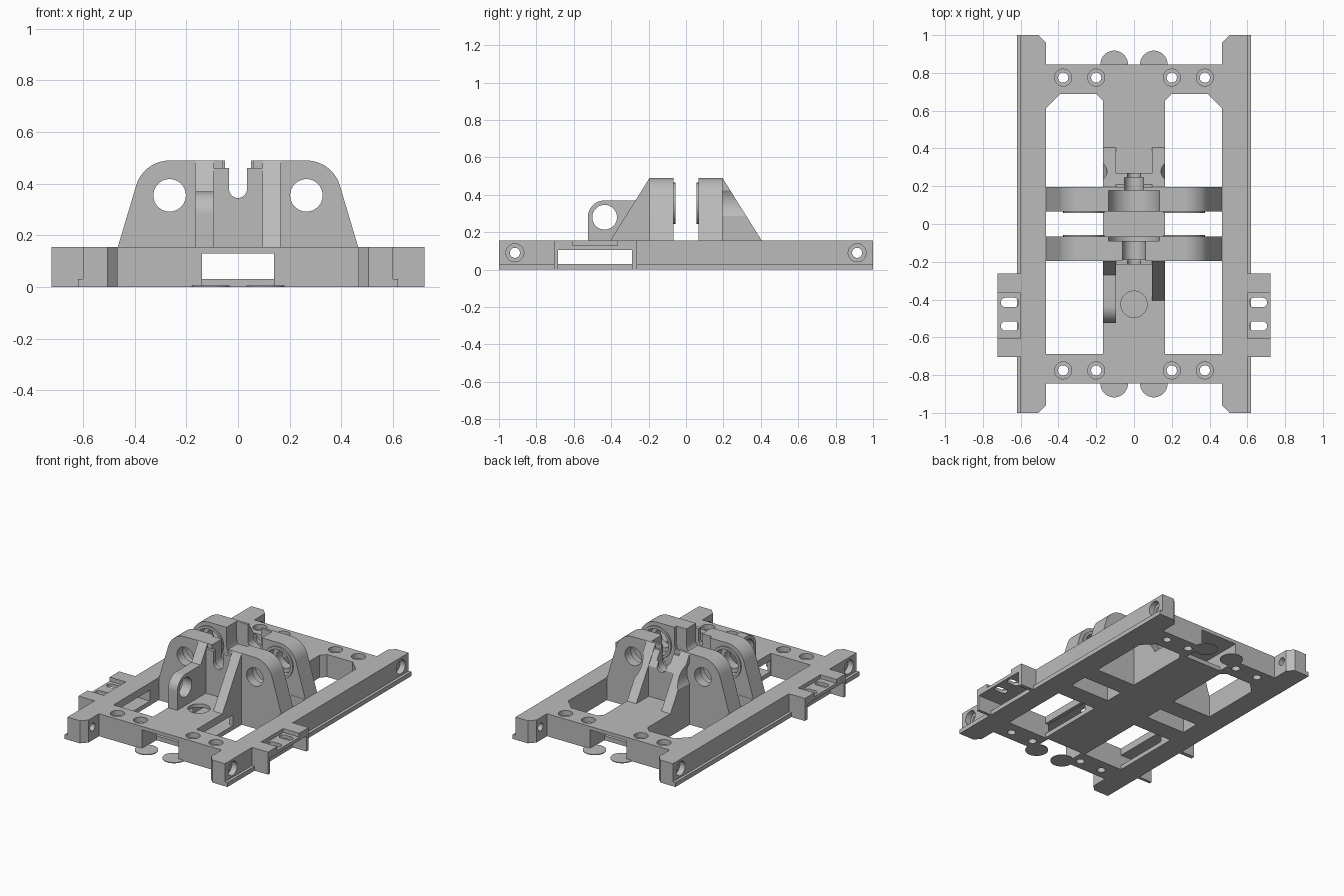
import bpy, bmesh
from math import cos, sin, pi, radians

cube = bpy.data.objects.get("Cube")
if cube:
    bpy.data.objects.remove(cube)

GREY = bpy.data.materials.new("plain grey")
GREY.use_nodes = True
GREY.diffuse_color = (0.5, 0.5, 0.5, 1)
GREY.node_tree.nodes["Principled BSDF"].inputs["Base Color"].default_value = (0.5, 0.5, 0.5, 1)

DECK = 0.155      # top of the base frame
BURIED = 0.14     # how deep upright parts sink into the base
TOP = 0.49        # top of the uprights


def prism(name, axis, pts, a, b):
    """Extrude a 2D outline along an axis from a to b."""
    place = {"x": lambda p, t: (t, p[0], p[1]),
             "y": lambda p, t: (p[0], t, p[1]),
             "z": lambda p, t: (p[0], p[1], t)}[axis]
    bm = bmesh.new()
    lo = [bm.verts.new(place(p, a)) for p in pts]
    hi = [bm.verts.new(place(p, b)) for p in pts]
    bm.faces.new(lo)
    bm.faces.new(hi)
    for i in range(len(pts)):
        j = (i + 1) % len(pts)
        bm.faces.new((lo[i], lo[j], hi[j], hi[i]))
    bmesh.ops.recalc_face_normals(bm, faces=bm.faces)
    me = bpy.data.meshes.new(name)
    bm.to_mesh(me)
    bm.free()
    me.materials.append(GREY)
    ob = bpy.data.objects.new(name, me)
    bpy.context.collection.objects.link(ob)
    return ob


def box(name, x0, x1, y0, y1, z0, z1):
    return prism(name, "z", [(x0, y0), (x1, y0), (x1, y1), (x0, y1)], z0, z1)


def arc(cx, cy, r, a0, a1, n=16):
    steps = [radians(a0 + (a1 - a0) * i / n) for i in range(n + 1)]
    return [(cx + r * cos(t), cy + r * sin(t)) for t in steps]


def rod(name, axis, cx, cy, r, a, b):
    return prism(name, axis, arc(cx, cy, r, 0, 360, 36)[:-1], a, b)


def u_slot(r, y0, y1, z=0.38):
    """Round-bottomed slot, open at the top."""
    return prism("slot_cutter", "y", arc(0, z, r, 180, 360) + [(r, 0.6), (-r, 0.6)], y0, y1)


def combine(ob, others, operation="DIFFERENCE"):
    for other in others:
        other.hide_render = True
        mod = ob.modifiers.new("combine", "BOOLEAN")
        mod.operation, mod.solver, mod.object = operation, "EXACT", other
        bpy.context.view_layer.update()
        graph = bpy.context.evaluated_depsgraph_get()
        mesh = bpy.data.meshes.new_from_object(ob.evaluated_get(graph))
        ob.modifiers.clear()
        ob.data = mesh
        bpy.data.objects.remove(other)
    return ob


def side_name(s):
    return "left" if s > 0 else "right"


def span(s, a, b):
    return sorted((s * a, s * b))


# Side rails with lips, windows, end holes and outrigger brackets
for s in (1, -1):
    n = side_name(s)
    outline = [(s * x, y) for x, y in ((0.6, -1), (0.6, 1), (0.505, 1), (0.467, 0.96),
                                       (0.467, -0.96), (0.505, -1))]
    rail = prism(n + "_rail", "z", outline, 0, DECK)
    combine(rail, [box("lip", *span(s, 0.59, 0.62), -1, 1, 0, 0.03)], "UNION")
    cutters = [box("window", *span(s, 0.4, 0.7), -0.685, -0.29, 0.03, 0.105)]
    for y in (-0.915, 0.915):
        cutters += [rod("hole", "x", y, 0.09, 0.027, *span(s, 0.4, 0.7)),
                    rod("counterbore", "x", y, 0.09, 0.048, *span(s, 0.56, 0.7))]
    combine(rail, cutters)

    bracket = box(n + "_bracket", *span(s, 0.597, 0.722), -0.705, -0.262, 0, DECK)
    cutters = [box("underside", *span(s, 0.5, 0.8), -0.685, -0.288, -0.1, 0.105),
               box("recess", *span(s, 0.5, 0.8), -0.605, -0.365, 0.128, 0.3)]
    for y in (-0.415, -0.54):
        slot = arc(0.68, y, 0.025, -90, 90, 8) + arc(0.635, y, 0.025, 90, 270, 8)
        cutters.append(prism("slot", "z", [(s * p, q) for p, q in slot], 0, 0.3))
    combine(bracket, cutters)

# Cross bars with counterbored screw holes and a central notch
for s in (1, -1):
    n = "back" if s > 0 else "front"
    bar = box(n + "_crossbar", -0.48, 0.48, *span(s, 0.687, 0.845), 0, DECK)
    cutters = [box("notch", -0.14, 0.14, *span(s, 0.6, 0.9), -0.1, 0.13)]
    for x in (-0.375, -0.2, 0.2, 0.375):
        cutters += [rod("hole", "z", x, s * 0.775, 0.027, -0.1, 0.3),
                    rod("counterbore", "z", x, s * 0.775, 0.045, 0.12, 0.3)]
    combine(bar, cutters)
    for x in (-0.105, 0.105):
        rod(n + "_pad", "z", x, s * 0.845, 0.073, 0, 0.005)

# Central deck, hollow lengthwise and open to the sides near the front
deck = box("central_deck", -0.165, 0.165, -0.688, 0.688, 0, DECK)
combine(deck, [box("tunnel", -0.14, 0.14, -0.8, 0.8, 0.03, 0.13),
               box("side_opening", -0.3, 0.3, -0.685, -0.29, 0.03, 0.105),
               rod("roof_hole", "z", 0, -0.425, 0.07, 0.1, 0.3)])

# Ties under the uprights and corner gussets of the back openings
for s in (1, -1):
    n = side_name(s)
    for y0, y1 in ((0.065, 0.195), (-0.195, -0.065)):
        box(n + "_tie", *span(s, 0.16, 0.47), y0, y1, 0, DECK)
    prism(n + "_outer_gusset", "z", [(s * 0.47, 0.61), (s * 0.47, 0.69), (s * 0.39, 0.69)], 0, DECK)
    prism(n + "_inner_gusset", "z", [(s * 0.163, 0.65), (s * 0.163, 0.69), (s * 0.2, 0.69)], 0, DECK)

# Uprights with bearing seats and a stepped central axle slot
half = [(0.47, BURIED)] + arc(0.265, 0.355, 0.135, 17, 90)
profile = half + [(-x, z) for x, z in reversed(half)]
for s in (1, -1):
    n = "back" if s > 0 else "front"
    upright = prism(n + "_upright", "y", profile, *span(s, 0.067, 0.195))
    rims = [rod("rim", "y", x, 0.355, 0.11, *span(s, 0.057, 0.1)) for x in (-0.265, 0.265)]
    combine(upright, rims, "UNION")
    seat_end, slot_r = (0.178, 0.05) if s > 0 else (0.09, 0.06)
    cutters = [u_slot(0.135, *span(s, 0, seat_end)), u_slot(slot_r, *span(s, 0, 0.3))]
    for x in (-0.265, 0.265):
        cutters += [rod("bore", "y", x, 0.355, 0.063, *span(s, 0, 0.3)),
                    rod("bearing_seat", "y", x, 0.355, 0.092, *span(s, 0, 0.13))]
    combine(upright, cutters)

# Sloping ribs, scalloped at the back where the bores need clearance
for s in (1, -1):
    n = "back" if s > 0 else "front"
    for side in (1, -1):
        rib = prism(f"{n}_{side_name(side)}_rib", "x",
                    [(s * 0.18, BURIED), (s * 0.415, BURIED), (s * 0.405, DECK),
                     (s * 0.195, TOP), (s * 0.18, TOP)], *span(side, 0.095, 0.165))
        cutters = [u_slot(0.135, *span(s, 0, 0.178 if s > 0 else 0.09))]
        if s > 0:
            cutters.append(rod("scallop", "y", side * 0.265, 0.355, 0.122, 0.196, 0.5))
        combine(rib, cutters)

# Webs between the ribs, with the narrow axle slot
front_web = box("front_web", -0.097, 0.097, -0.215, -0.188, BURIED, 0.46)
combine(front_web, [u_slot(0.035, -0.3, -0.1)])
back_web = prism("back_web", "x", [(0.188, BURIED), (0.27, BURIED), (0.27, 0.365),
                                   (0.21, 0.46), (0.188, 0.46)], -0.097, 0.097)
combine(back_web, [u_slot(0.035, 0.1, 0.4), u_slot(0.05, 0.1, 0.245)])

# Eye lug on the right front rib
lug = prism("eye_lug", "x", arc(-0.435, 0.28, 0.09, 90, 180)
            + [(-0.525, BURIED), (-0.2, BURIED), (-0.2, 0.37)], -0.165, -0.095)
combine(lug, [rod("eye", "x", -0.435, 0.28, 0.066, -0.3, 0)])

# Smooth shading on the round surfaces
bpy.ops.object.select_all(action="DESELECT")
for ob in bpy.context.collection.objects:
    if ob.type == "MESH" and GREY.name in ob.data.materials:
        ob.select_set(True)
        bpy.context.view_layer.objects.active = ob
bpy.ops.object.shade_smooth_by_angle(angle=radians(30))
